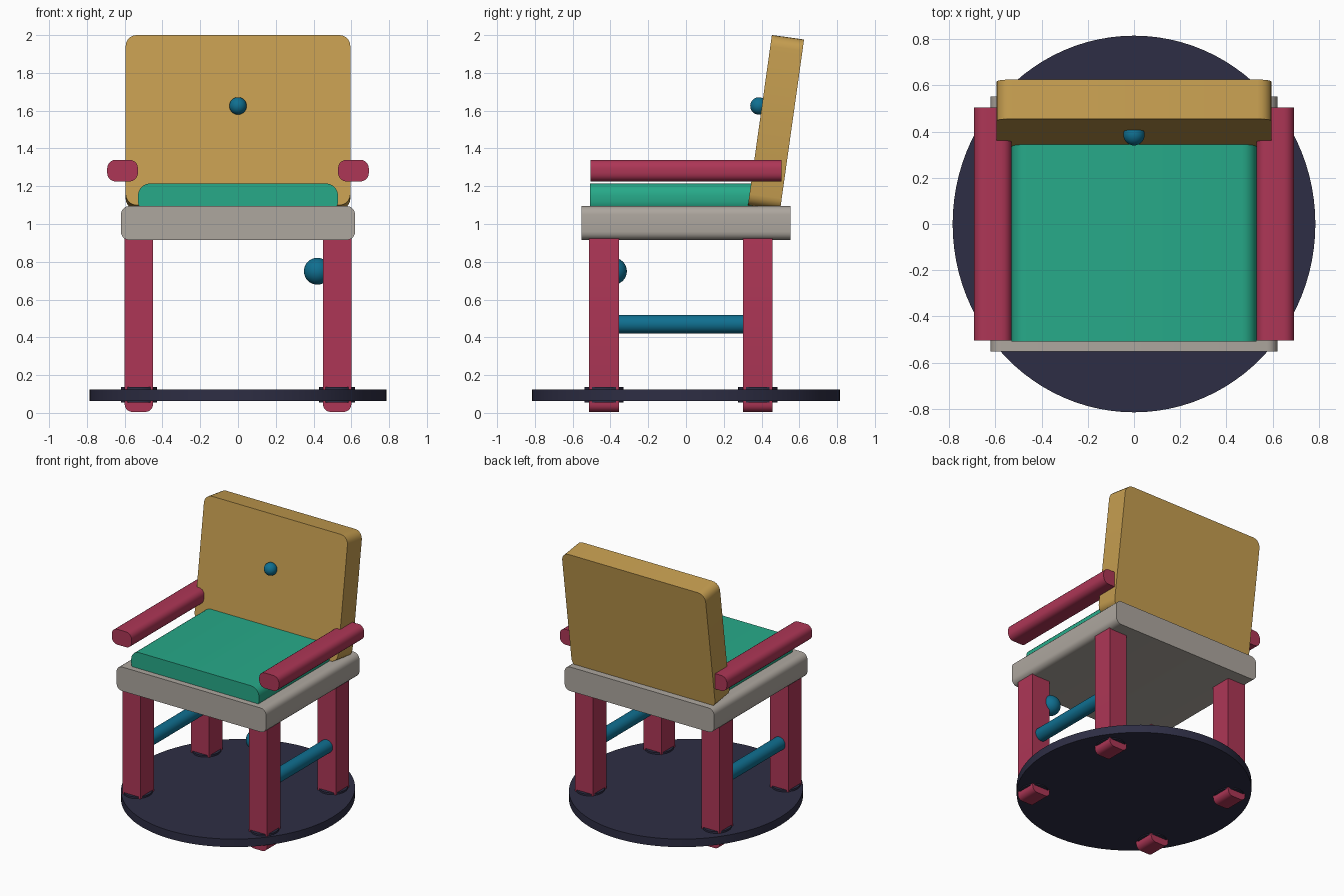
import bpy
import bmesh
import math
from mathutils import Matrix

if "Cube" in bpy.data.objects:
    bpy.data.objects.remove(bpy.data.objects["Cube"], do_unlink=True)


def material(name, rgb):
    mat = bpy.data.materials.new(name)
    mat.use_nodes = True
    mat.diffuse_color = (*rgb, 1)
    mat.node_tree.nodes["Principled BSDF"].inputs["Base Color"].default_value = (*rgb, 1)
    return mat


mustard = material("mustard", (0.56, 0.34, 0.08))
green = material("sea green", (0.02, 0.40, 0.25))
grey = material("warm grey", (0.42, 0.385, 0.345))
crimson = material("crimson", (0.42, 0.037, 0.093))
navy = material("dark navy", (0.027, 0.027, 0.058))
teal = material("teal", (0.005, 0.16, 0.28))


def finish(name, bm, mat, location, tilt=0):
    """Turn a bmesh into a shaded object."""
    bmesh.ops.recalc_face_normals(bm, faces=bm.faces)
    mesh = bpy.data.meshes.new(name)
    bm.to_mesh(mesh)
    bm.free()
    obj = bpy.data.objects.new(name, mesh)
    bpy.context.collection.objects.link(obj)
    obj.location = location
    obj.rotation_euler.x = tilt
    mesh.materials.append(mat)
    bpy.ops.object.select_all(action='DESELECT')
    obj.select_set(True)
    bpy.context.view_layer.objects.active = obj
    bpy.ops.object.shade_smooth_by_angle(angle=math.radians(35))
    return obj


def slab(name, mat, size, location, radius, tilt=0, steps=5):
    """Rounded rectangle in x and z, extruded straight along y."""
    w, depth, h = size
    bm = bmesh.new()
    ring = []
    for corner, (sx, sz) in enumerate([(1, 1), (-1, 1), (-1, -1), (1, -1)]):
        for i in range(steps + 1):
            a = (corner + i / steps) * math.pi / 2
            x = sx * (w / 2 - radius) + radius * math.cos(a)
            z = sz * (h / 2 - radius) + radius * math.sin(a)
            ring.append(bm.verts.new((x, -depth / 2, z)))
    face = bm.faces.new(ring)
    out = bmesh.ops.extrude_face_region(bm, geom=[face], use_keep_orig=True)
    moved = [v for v in out["geom"] if isinstance(v, bmesh.types.BMVert)]
    bmesh.ops.translate(bm, verts=moved, vec=(0, depth, 0))
    return finish(name, bm, mat, location, tilt)


def rod(name, mat, rx, ry, length, location, sides=32, tilt=0):
    bm = bmesh.new()
    bmesh.ops.create_cone(bm, cap_ends=True, segments=sides, radius1=1, radius2=1, depth=length)
    bmesh.ops.scale(bm, vec=(rx, ry, 1), verts=bm.verts)
    return finish(name, bm, mat, location, tilt)


def ball(name, mat, radius, location):
    bm = bmesh.new()
    bmesh.ops.create_uvsphere(bm, u_segments=32, v_segments=16, radius=radius)
    return finish(name, bm, mat, location)


# Seat, cushion and leaning backrest
slab("seat", grey, (1.24, 1.105, 0.18), (0, 0, 1.005), 0.045)
slab("cushion", green, (1.06, 0.91, 0.16), (0, -0.053, 1.135), 0.065)
slab("backrest", mustard, (1.19, 0.172, 0.91), (0, 0.4765, 1.538), 0.06, -math.radians(8))
ball("backrest_button", teal, 0.046, (0, 0.386, 1.625))

# Round base plate
rod("base_plate", navy, 0.785, 0.815, 0.06, (0, 0, 0.093), sides=96)

# Armrests, stretchers, legs and collars on both sides
for side, sx in (("left", 1), ("right", -1)):
    slab(side + "_armrest", crimson, (0.163, 1.01, 0.115), (sx * 0.611, 0, 1.2825), 0.045)
    rod(side + "_stretcher", teal, 0.049, 0.049, 0.75, (sx * 0.525, -0.028, 0.47),
        tilt=math.pi / 2)
    for end, y in (("front", -0.434), ("back", 0.38)):
        slab(f"{end}_{side}_leg", crimson, (0.15, 0.158, 1.0), (sx * 0.525, y, 0.505), 0.04)
        rod(f"{end}_{side}_collar", navy, 0.095, 0.104, 0.08, (sx * 0.525, y, 0.096))

# Ball on the inside of the front left leg
ball("leg_knob", teal, 0.071, (0.42, -0.384, 0.75))
